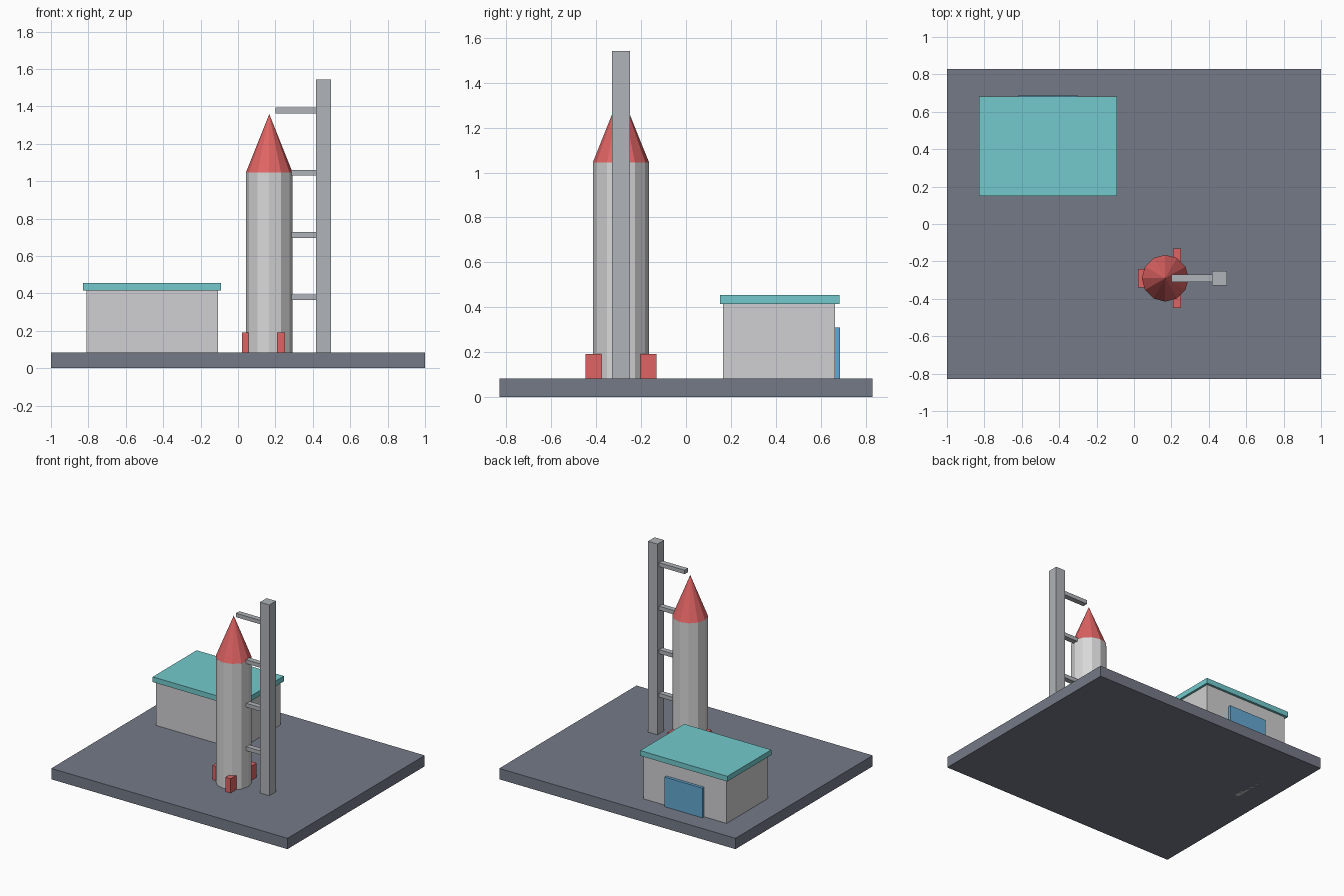
import bpy
from math import radians, cos, sin

cube = bpy.data.objects.get("Cube")
if cube:
    bpy.data.objects.remove(cube, do_unlink=True)


def material(name, srgb):
    linear = [((c / 255 + 0.055) / 1.055) ** 2.4 for c in srgb] + [1.0]
    mat = bpy.data.materials.new(name)
    mat.use_nodes = True
    mat.diffuse_color = linear
    mat.node_tree.nodes["Principled BSDF"].inputs["Base Color"].default_value = linear
    return mat


slate = material("slate", (117, 122, 135))
pale_grey = material("pale grey", (208, 207, 209))
teal = material("teal", (115, 202, 205))
blue = material("blue", (100, 168, 210))
silver = material("silver", (216, 216, 216))
red = material("red", (224, 100, 100))
steel = material("steel grey", (176, 180, 184))


def finish(obj, name, mat):
    obj.name = name
    obj.data.name = name
    obj.data.materials.append(mat)
    return obj


def box(name, mat, x, y, z):
    """Box spanning the given (low, high) range on each axis."""
    spans = (x, y, z)
    bpy.ops.mesh.primitive_cube_add(size=1, location=[(a + b) / 2 for a, b in spans])
    obj = bpy.context.object
    obj.scale = [b - a for a, b in spans]
    bpy.ops.object.transform_apply(location=False, rotation=False, scale=True)
    return finish(obj, name, mat)


def around(centre, size):
    return (centre - size / 2, centre + size / 2)


GROUND = 0.083

# Launch pad
box("launch_pad", slate, (-1, 1), (-0.83, 0.83), (0, GROUND))

# Control building with overhanging roof and rear door
box("building_walls", pale_grey, (-0.81, -0.107), (0.165, 0.665), (0, 0.415))
box("building_roof", teal, (-0.828, -0.09), (0.151, 0.683), (0.415, 0.455))
box("building_door", blue, (-0.62, -0.3), (0.655, 0.687), (GROUND, 0.31))

# Rocket body and nose
RX, RY, RADIUS, SHOULDER, TIP = 0.167, -0.29, 0.125, 1.046, 1.358
bpy.ops.mesh.primitive_cylinder_add(vertices=12, radius=RADIUS, depth=SHOULDER - GROUND,
                                    location=(RX, RY, (SHOULDER + GROUND) / 2))
finish(bpy.context.object, "rocket_body", silver)
bpy.ops.mesh.primitive_cone_add(vertices=12, radius1=RADIUS, radius2=0, depth=TIP - SHOULDER,
                                location=(RX, RY, (SHOULDER + TIP) / 2))
finish(bpy.context.object, "rocket_nose", red)

# Three square-set fins spaced evenly around the base
for i in range(3):
    angle = radians(60 + 120 * i)
    box(f"rocket_fin_{i + 1}", red,
        around(RX + RADIUS * cos(angle), 0.042),
        around(RY + RADIUS * sin(angle), 0.1), (GROUND, 0.192))

# Service tower and its arms
box("service_tower", steel, (0.417, 0.497), around(RY, 0.08), (GROUND, 1.543))
for i in range(4):
    box(f"service_arm_{i + 1}", steel, (0.2, 0.425), around(RY, 0.04),
        around(0.379 + i * 0.333, 0.03))
